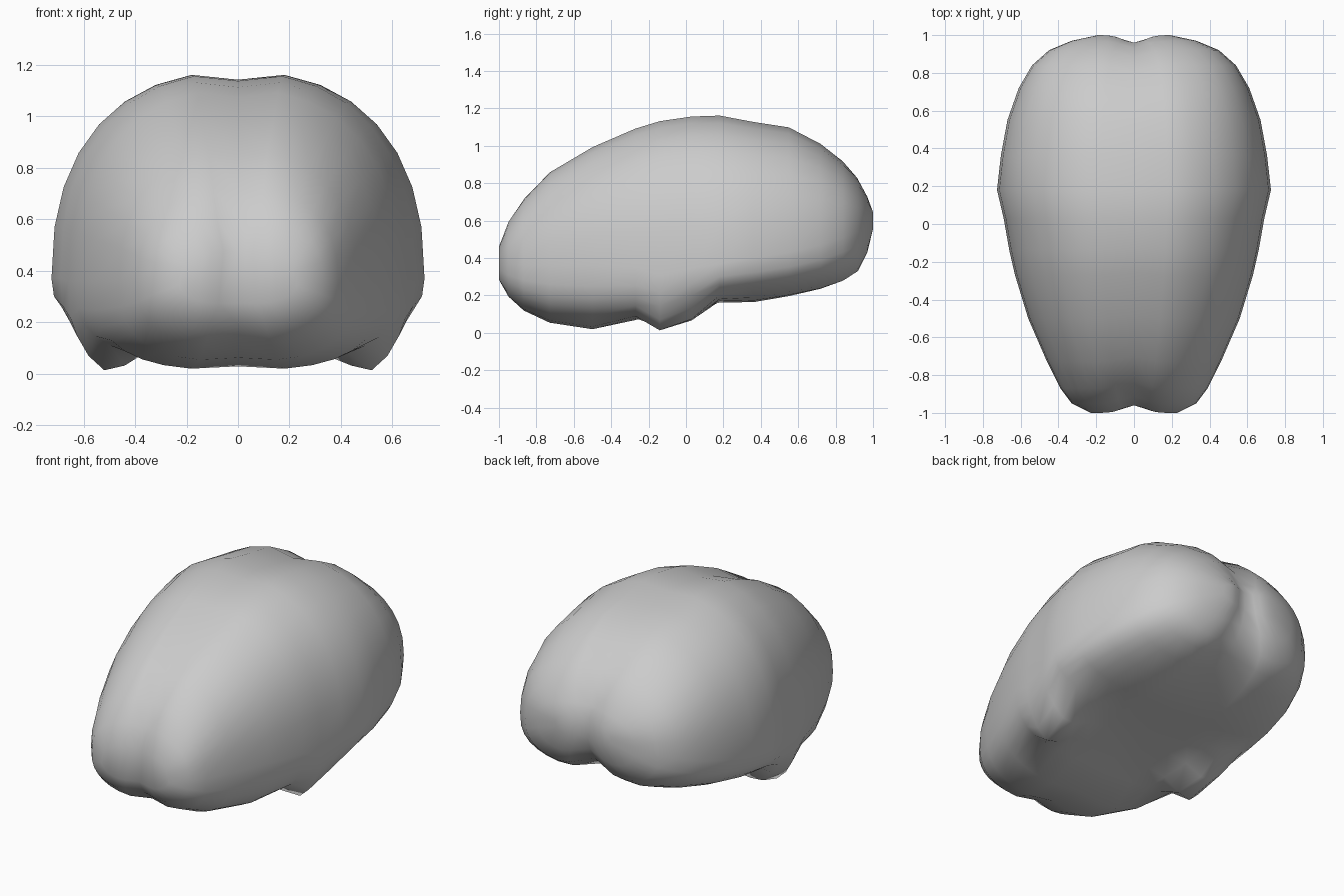
import bpy
import bmesh
from math import cos, sin, pi, exp, copysign

if "Cube" in bpy.data.objects:
    bpy.data.objects.remove(bpy.data.objects["Cube"])

# Plain grey material
grey = bpy.data.materials.new("plain grey")
grey.use_nodes = True
colour = (0.6, 0.6, 0.6, 1)
grey.diffuse_color = colour
grey.node_tree.nodes["Principled BSDF"].inputs["Base Color"].default_value = colour

# Cross-sections from front to back: y, half width, top, bottom, height of widest point
SECTIONS = [
    (-1.0, .23, .48, .27, .38), (-.95, .33, .61, .185, .37), (-.87, .39, .73, .115, .36),
    (-.73, .46, .87, .05, .36), (-.5, .56, 1.005, .015, .36), (-.27, .63, 1.105, .065, .36),
    (-.14, .66, 1.145, .11, .36), (.03, .69, 1.17, .13, .37), (.18, .725, 1.175, .16, .37),
    (.36, .705, 1.14, .16, .4), (.55, .67, 1.11, .19, .43), (.72, .61, 1.02, .225, .47),
    (.84, .54, .925, .265, .51), (.92, .45, .835, .315, .54), (.97, .33, .74, .41, .58),
    (1.0, .19, .67, .53, .6),
]
SIDES = 32


def power(value, exponent):
    return copysign(abs(value) ** exponent, value)


def surface_point(section, angle):
    y, width, top, bottom, middle = section
    c, s = cos(angle), sin(angle)
    upper = s > 0
    roundness = 2.35 if upper else 2.9
    x = width * power(c, 2 / roundness)
    z = middle + (top - middle if upper else middle - bottom) * power(s, 2 / roundness)
    # Groove between the two halves, deeper under the back
    groove = exp(-(x / .08) ** 2)
    z += (middle - z) * .04 * groove
    if not upper:
        z += (middle - z) * .5 * min(max(y - .25, 0), .6) * exp(-(x / .14) ** 2)
        # Low lobe under each side
        z -= .2 * exp(-((abs(x) - .52) / .14) ** 2 - ((y + .07) / .13) ** 2)
    return x, y * (1 - .04 * groove), max(z, 0)


# Two-lobed body lofted through the sections
bm = bmesh.new()
rings = [[bm.verts.new(surface_point(sec, 2 * pi * i / SIDES)) for i in range(SIDES)]
         for sec in SECTIONS]
for a, b in zip(rings, rings[1:]):
    for i in range(SIDES):
        j = (i + 1) % SIDES
        bm.faces.new((a[i], a[j], b[j], b[i]))

# End caps filled in upright strips so the groove runs through them
for ring in (rings[0], rings[-1]):
    half = SIDES // 2
    bm.faces.new((ring[0], ring[1], ring[-1]))
    bm.faces.new((ring[half - 1], ring[half], ring[half + 1]))
    for i in range(1, half - 1):
        bm.faces.new((ring[i], ring[i + 1], ring[-i - 1], ring[-i]))
bmesh.ops.recalc_face_normals(bm, faces=bm.faces)
for face in bm.faces:
    face.smooth = True

mesh = bpy.data.meshes.new("two_lobed_body")
bm.to_mesh(mesh)
bm.free()
mesh.materials.append(grey)
body = bpy.data.objects.new("two_lobed_body", mesh)
bpy.context.collection.objects.link(body)
